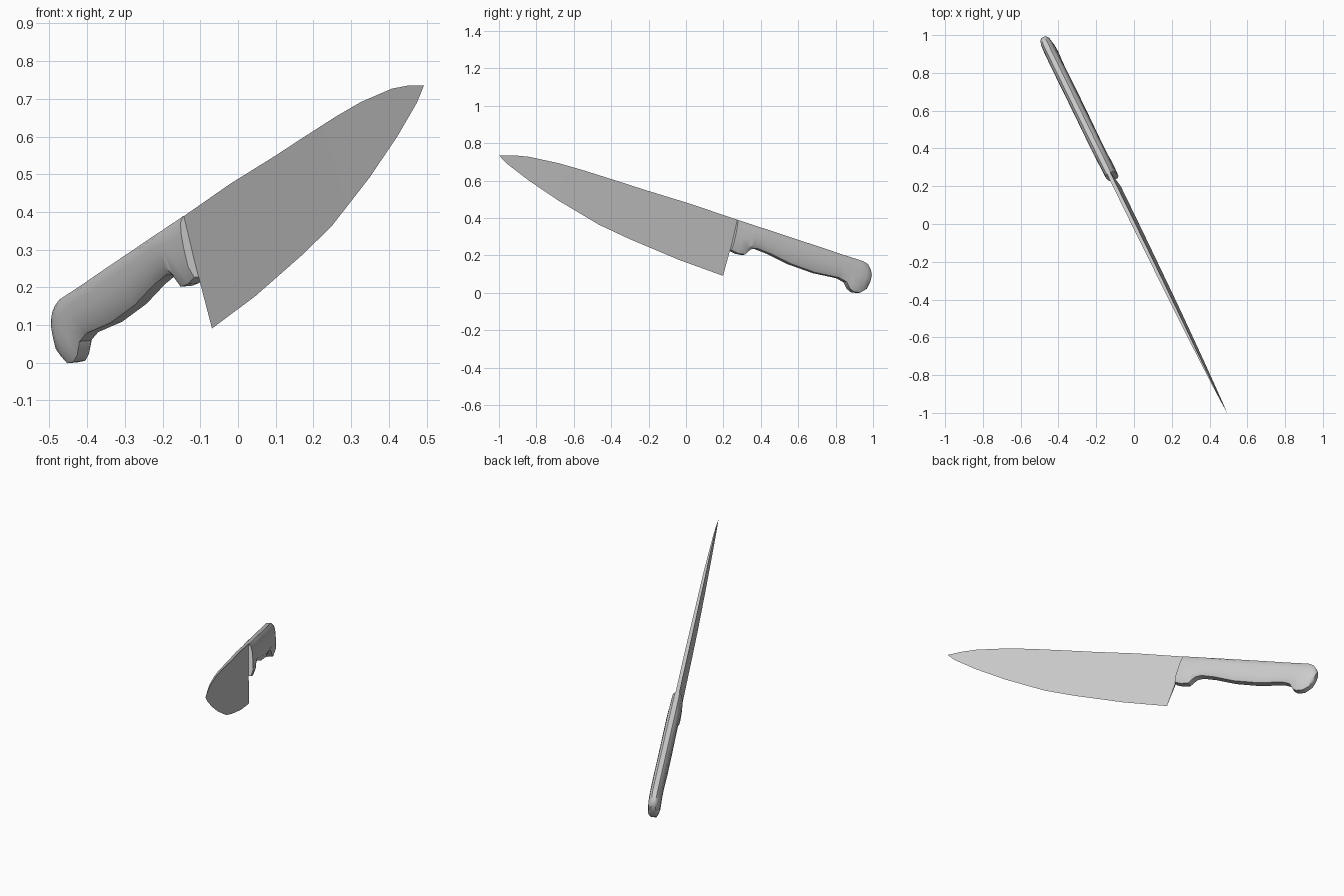
import bpy, bmesh
from math import radians
from mathutils import Vector

if "Cube" in bpy.data.objects:
    bpy.data.objects.remove(bpy.data.objects["Cube"], do_unlink=True)

# Single steel grey for the whole knife
steel = bpy.data.materials.new("steel_grey")
steel.use_nodes = True
grey = (0.6, 0.6, 0.6, 1)
steel.diffuse_color = grey
steel.node_tree.nodes["Principled BSDF"].inputs["Base Color"].default_value = grey

# The knife lies in a slanted plane: x follows from y and z
SLOPE_Y, SLOPE_Z, SHIFT = -0.52, -0.095, 0.0426
NORMAL = Vector((1, -SLOPE_Y, -SLOPE_Z)).normalized()


def place(y, z, side):
    return Vector((SHIFT + SLOPE_Y * y + SLOPE_Z * z, y, z)) + NORMAL * side


def loft(name, stations, section, angle):
    """Stations: (top y, top z, bottom y, bottom z, half thickness).
    Section: (fraction from top to bottom, share of half thickness)."""
    loop = section + [(f, -s) for f, s in reversed(section) if s > 0]
    bm = bmesh.new()
    rings = []
    for ty, tz, by, bz, half in stations:
        rings.append([bm.verts.new(place(ty + (by - ty) * f, tz + (bz - tz) * f, s * half))
                      for f, s in loop])
    n = len(loop)
    for a, b in zip(rings, rings[1:]):
        for i in range(n):
            j = (i + 1) % n
            bm.faces.new((a[i], a[j], b[j], b[i]))
    bm.faces.new(rings[0])
    bm.faces.new(rings[-1])
    bmesh.ops.remove_doubles(bm, verts=bm.verts, dist=0.0002)
    bmesh.ops.recalc_face_normals(bm, faces=bm.faces)
    mesh = bpy.data.meshes.new(name)
    bm.to_mesh(mesh)
    bm.free()
    mesh.materials.append(steel)
    obj = bpy.data.objects.new(name, mesh)
    bpy.context.collection.objects.link(obj)
    bpy.ops.object.select_all(action="DESELECT")
    obj.select_set(True)
    bpy.context.view_layer.objects.active = obj
    bpy.ops.object.shade_smooth_by_angle(angle=radians(angle))
    return obj


# Blade: flat spine tapering to a sharp edge and point
blade = [
    (.275, .388, .198, .091, .010),
    (.016, .476, -.037, .176, .010),
    (-.225, .550, -.305, .289, .009),
    (-.37, .597, -.465, .364, .008),
    (-.55, .654, -.68, .492, .007),
    (-.68, .692, -.84, .600, .005),
    (-.84, .727, -.957, .690, .003),
    (-.92, .735, -.98, .714, .002),
    (-1.0, .735, -1.0, .735, 0),
]
loft("blade", blade, [(0, 1), (1, 0)], 30)

# Handle: finger guard at the front, hooked rounded butt at the back
handle = [
    (.270, .390, .235, .228, .030),
    (.310, .376, .270, .210, .031),
    (.345, .365, .308, .203, .032),
    (.365, .358, .325, .220, .032),
    (.385, .351, .345, .234, .032),
    (.415, .342, .375, .235, .032),
    (.490, .317, .444, .208, .032),
    (.590, .284, .550, .155, .032),
    (.720, .241, .684, .107, .032),
    (.830, .204, .810, .080, .032),
    (.880, .188, .850, .058, .032),
    (.915, .177, .868, .022, .032),
    (.942, .168, .890, .004, .032),
    (.968, .152, .925, .000, .030),
    (.983, .125, .960, .020, .025),
    (.989, .100, .976, .048, .016),
]
loft("handle", handle, [(0, .4), (.1, .8), (.28, .96), (.5, 1), (.82, .95), (1, .55)], 35)
